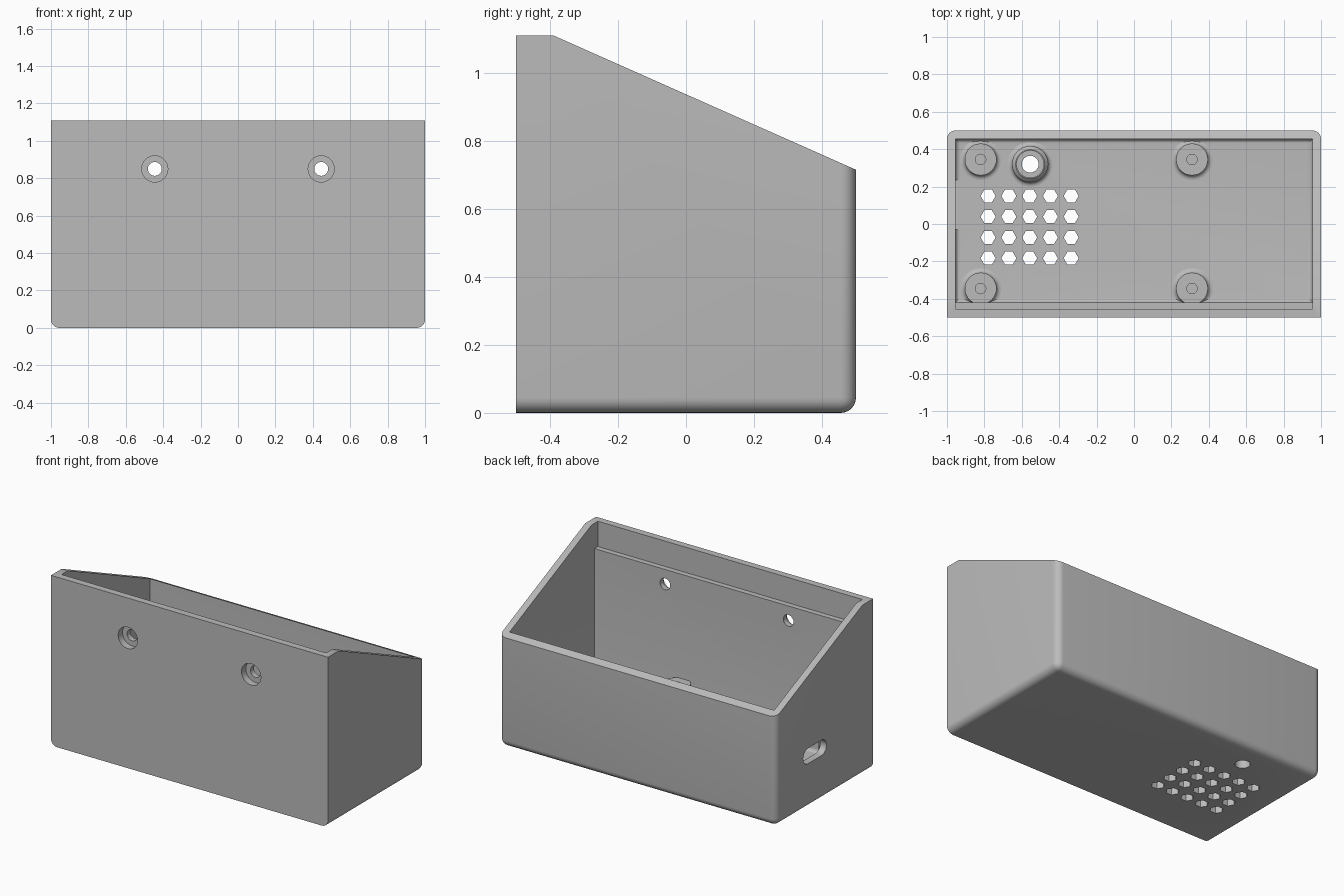
import bpy, bmesh, math

if "Cube" in bpy.data.objects:
    bpy.data.objects.remove(bpy.data.objects["Cube"])

grey = bpy.data.materials.new("light_grey")
grey.diffuse_color = (0.5, 0.5, 0.5, 1)
grey.use_nodes = True
grey.node_tree.nodes["Principled BSDF"].inputs["Base Color"].default_value = grey.diffuse_color


def finish(name, bm):
    bmesh.ops.recalc_face_normals(bm, faces=bm.faces[:])
    mesh = bpy.data.meshes.new(name)
    bm.to_mesh(mesh)
    bm.free()
    mesh.materials.append(grey)
    ob = bpy.data.objects.new(name, mesh)
    bpy.context.collection.objects.link(ob)
    return ob


def prism(name, pts, axis, a, b, radius=0, rounded=None):
    """Extrude a 2D outline along x, y or z from a to b, rounding the edges a rule picks."""
    place = {"x": lambda p, q, t: (t, p, q),
             "y": lambda p, q, t: (p, t, q),
             "z": lambda p, q, t: (p, q, t)}[axis]
    bm = bmesh.new()
    ends = [[bm.verts.new(place(p, q, t)) for p, q in pts] for t in (a, b)]
    bm.faces.new(ends[0])
    bm.faces.new(ends[1])
    n = len(pts)
    for i in range(n):
        j = (i + 1) % n
        bm.faces.new((ends[0][i], ends[0][j], ends[1][j], ends[1][i]))
    bmesh.ops.recalc_face_normals(bm, faces=bm.faces[:])
    if rounded:
        edges = [e for e in bm.edges if rounded(*[v.co for v in e.verts])]
        bmesh.ops.bevel(bm, geom=edges, offset=radius, segments=6,
                        profile=0.5, affect="EDGES", clamp_overlap=True)
    return finish(name, bm)


def circle(cx, cy, r, n=32):
    return [(cx + r * math.cos(math.tau * i / n), cy + r * math.sin(math.tau * i / n))
            for i in range(n)]


def lathe(name, profile, x, y, n=32):
    """Spin a closed (radius, height) outline around a vertical axis."""
    bm = bmesh.new()
    rings = []
    for r, z in profile:
        if r == 0:
            rings.append([bm.verts.new((x, y, z))] * n)
        else:
            rings.append([bm.verts.new((px, py, z)) for px, py in circle(x, y, r, n)])
    for k in range(len(rings)):
        lo, hi = rings[k], rings[(k + 1) % len(rings)]
        for i in range(n):
            j = (i + 1) % n
            quad = list(dict.fromkeys((lo[i], lo[j], hi[j], hi[i])))
            if len(quad) > 2:
                bm.faces.new(quad)
    return finish(name, bm)


def smooth(ob):
    bpy.ops.object.select_all(action="DESELECT")
    ob.select_set(True)
    bpy.context.view_layer.objects.active = ob
    bpy.ops.object.shade_smooth_by_angle(angle=math.radians(30))


def cut(ob, cutter):
    mod = ob.modifiers.new("cut", "BOOLEAN")
    mod.operation, mod.solver, mod.object = "DIFFERENCE", "EXACT", cutter
    bpy.context.view_layer.objects.active = ob
    bpy.ops.object.modifier_apply(modifier=mod.name)
    bpy.data.objects.remove(cutter, do_unlink=True)


# Outer body: sloped top, rounded at the back and along the bottom sides
def outer_edge(p, q):
    side = abs(p.x - q.x) < 0.01
    back = p.y > 0.49 and q.y > 0.49
    low = p.z < 0.01 and q.z < 0.01
    return (side and low) or (back and low) or (side and back)


case = prism("case", [(-0.5, 0), (0.5, 0), (0.5, 0.715), (-0.39, 1.11), (-0.5, 1.11)],
             "x", -1, 1, 0.045, outer_edge)

# Hollow inside, with a ledge on the front wall and a rounded floor edge
FLOOR = 0.045
cut(case, prism("cavity", [(-0.42, FLOOR), (0.455, FLOOR), (0.455, 1.3), (-0.455, 1.3),
                           (-0.455, 0.945), (-0.42, 0.945)], "x", -0.955, 0.955, 0.025,
                lambda p, q: max(p.z, q.z) < 0.1))

# Clearance beside the port, then the port slot through the left wall
cut(case, prism("clearance", [(-0.03, FLOOR), (0.235, FLOOR), (0.235, 0.2), (-0.03, 0.2)],
                "x", -0.956, -0.85))
slot = [(0.1 + s * 0.07 + 0.05 * math.cos(a), 0.34 + 0.05 * math.sin(a))
        for s, start in ((1, -math.pi / 2), (-1, math.pi / 2))
        for a in [start + math.pi * i / 12 for i in range(13)]]
cut(case, prism("slot", slot, "x", -1.1, -0.9))

# Counterbored screw holes in the front wall
for x in (-0.445, 0.445):
    cut(case, prism("bore", circle(x, 0.85, 0.07), "y", -0.6, -0.455))
    cut(case, prism("hole", circle(x, 0.85, 0.037), "y", -0.6, -0.3))

# Hexagonal vent grid and round hole in the floor
for i in range(5):
    for j in range(4):
        hexagon = circle(-0.78 + 0.111 * i, 0.15 - 0.111 * j, 0.04, 6)
        cut(case, prism("vent", hexagon, "z", -0.1, 0.1))
cut(case, prism("floor_hole", circle(-0.555, 0.32, 0.045), "z", -0.1, 0.1))
smooth(case)


# Flared foot shared by the posts and the collar
def flare(r, f):
    return [(r + f * (1 - math.sin(a)), FLOOR + f * (1 - math.cos(a)))
            for a in [math.pi / 2 * i / 5 for i in range(6)]]


# Screw posts with blind holes
for x in (-0.82, 0.31):
    for y in (-0.345, 0.345):
        post = [(0, 0.04), (0.11, 0.04)] + flare(0.085, 0.025) + [
            (0.085, 0.265), (0.028, 0.265), (0.028, 0.1), (0, 0.1)]
        smooth(lathe("screw_post", post[:-1] + [(0, 0.1)], x, y))

# Collar around the round floor hole, with a stepped bore
collar = [(0.045, 0.04), (0.12, 0.04)] + flare(0.097, 0.023) + [
    (0.097, 0.13), (0.078, 0.15), (0.072, 0.15), (0.072, 0.13), (0.045, 0.13)]
smooth(lathe("floor_collar", collar, -0.555, 0.32))
